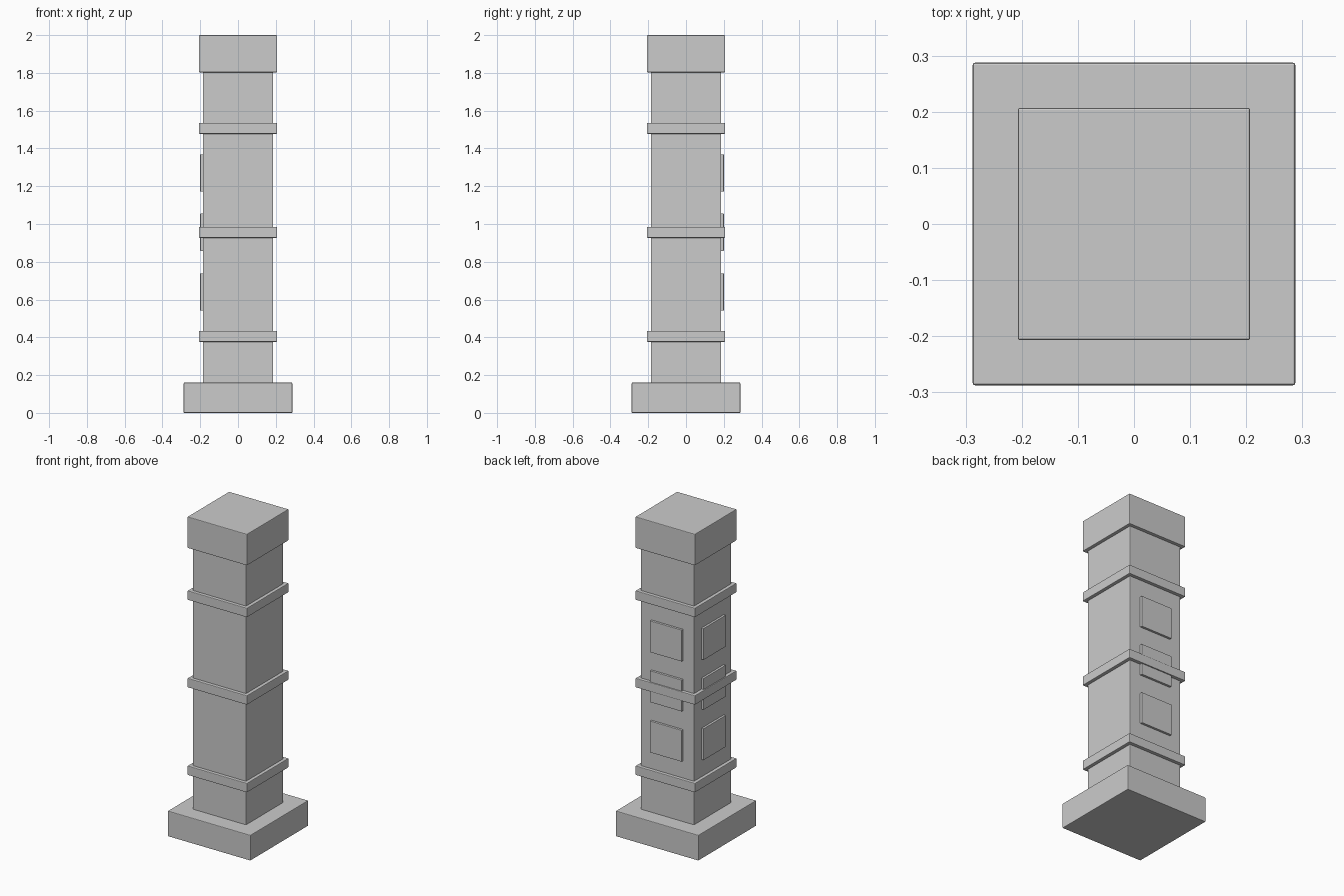
import bpy
import bmesh
from mathutils import Vector

if "Cube" in bpy.data.objects:
    bpy.data.objects.remove(bpy.data.objects["Cube"])


def block(name, lo, hi, bevel=0.004):
    """Box between two corners with a slim chamfer on its edges."""
    lo, hi = Vector(lo), Vector(hi)
    bm = bmesh.new()
    bmesh.ops.create_cube(bm, size=1)
    bmesh.ops.scale(bm, vec=hi - lo, verts=bm.verts)
    bmesh.ops.translate(bm, vec=(lo + hi) / 2, verts=bm.verts)
    mesh = bpy.data.meshes.new(name)
    bm.to_mesh(mesh)
    bm.free()
    ob = bpy.data.objects.new(name, mesh)
    bpy.context.collection.objects.link(ob)
    mod = ob.modifiers.new("edge_bevel", 'BEVEL')
    mod.width = bevel
    mod.segments = 2
    return ob


def square(name, half, z0, z1):
    return block(name, (-half, -half, z0), (half, half, z1))


# Base, shaft and cap
SHAFT = 0.186
square("base", 0.2875, 0.0, 0.16)
square("shaft", SHAFT, 0.15, 1.81)
square("cap", 0.207, 1.803, 2.0)

# Bands around the shaft
for i, z in enumerate((0.405, 0.956, 1.506)):
    square(f"band_{i + 1}", 0.207, z - 0.029, z + 0.029)

# Raised panels on the back and left faces only
W, H, OUT, IN = 0.11, 0.099, 0.2, 0.176
for i, z in enumerate((0.64, 0.956, 1.27)):
    block(f"back_panel_{i + 1}", (-W, IN, z - H), (W, OUT, z + H), 0.002)
    block(f"left_panel_{i + 1}", (-OUT, -W, z - H), (-IN, W, z + H), 0.002)
